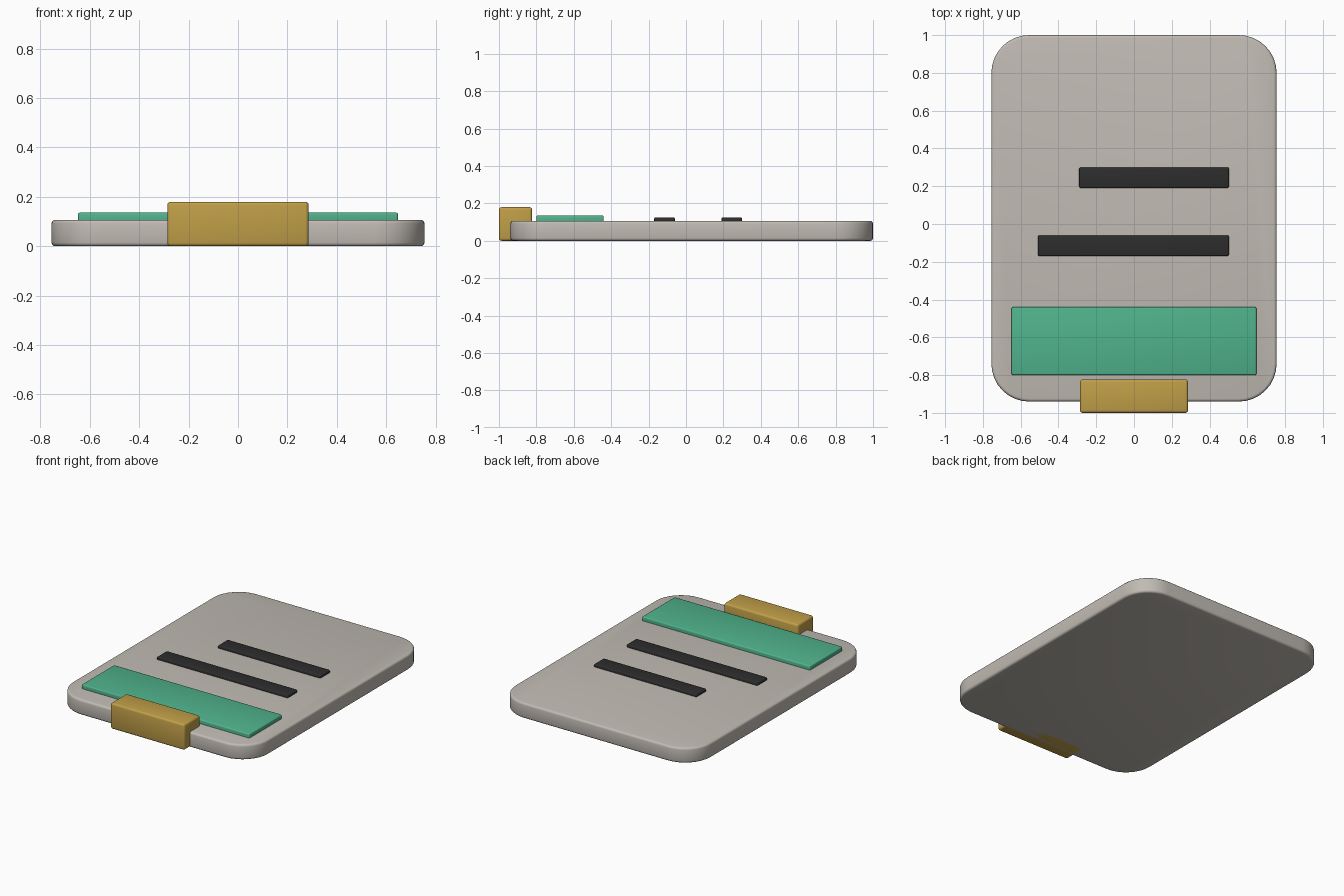
import bpy
import bmesh
import math

default = bpy.data.objects.get("Cube")
if default:
    bpy.data.objects.remove(default, do_unlink=True)


def make_material(name, rgb):
    mat = bpy.data.materials.new(name)
    mat.use_nodes = True
    color = (*rgb, 1.0)
    mat.diffuse_color = color
    mat.node_tree.nodes["Principled BSDF"].inputs["Base Color"].default_value = color
    return mat


def rounded_box(name, mat, xs, ys, zs, rim, corner=0.0, segments=3):
    """Box between the given limits, with optional large plan corners and a soft rim."""
    bm = bmesh.new()
    bmesh.ops.create_cube(bm, size=1.0)
    for v in bm.verts:
        for axis, (low, high) in enumerate((xs, ys, zs)):
            v.co[axis] = high if v.co[axis] > 0 else low
    if corner:
        upright = [e for e in bm.edges
                   if abs(e.verts[0].co.z - e.verts[1].co.z) > 0.01]
        bmesh.ops.bevel(bm, geom=upright, offset=corner, segments=8,
                        profile=0.5, affect='EDGES')
    sharp = [e for e in bm.edges if e.calc_face_angle(0) > math.radians(40)]
    bmesh.ops.bevel(bm, geom=sharp, offset=rim, segments=segments,
                    profile=0.5, affect='EDGES')
    bmesh.ops.recalc_face_normals(bm, faces=bm.faces)
    mesh = bpy.data.meshes.new(name)
    bm.to_mesh(mesh)
    bm.free()
    mesh.materials.append(mat)
    obj = bpy.data.objects.new(name, mesh)
    bpy.context.collection.objects.link(obj)
    bpy.ops.object.select_all(action='DESELECT')
    obj.select_set(True)
    bpy.context.view_layer.objects.active = obj
    bpy.ops.object.shade_smooth_by_angle(angle=math.radians(35))
    return obj


stone = make_material("warm grey", (0.53, 0.495, 0.45))
green = make_material("sea green", (0.08, 0.45, 0.265))
gold = make_material("mustard gold", (0.53, 0.345, 0.065))
black = make_material("charcoal", (0.026, 0.026, 0.026))

# Card body
rounded_box("card_body", stone, (-0.755, 0.755), (-0.94, 1.0), (0.0, 0.107),
            rim=0.015, corner=0.2)

# Coloured header band
rounded_box("header_band", green, (-0.648, 0.648), (-0.8, -0.44), (0.09, 0.136), rim=0.008)

# Raised text-like bars
for name, left, y in (("long_bar", -0.508, -0.115), ("short_bar", -0.29, 0.245)):
    rounded_box(name, black, (left, 0.502), (y - 0.055, y + 0.055), (0.09, 0.126), rim=0.008)

# Clip over the front edge
rounded_box("edge_clip", gold, (-0.286, 0.286), (-1.0, -0.823), (0.0, 0.18), rim=0.014)
